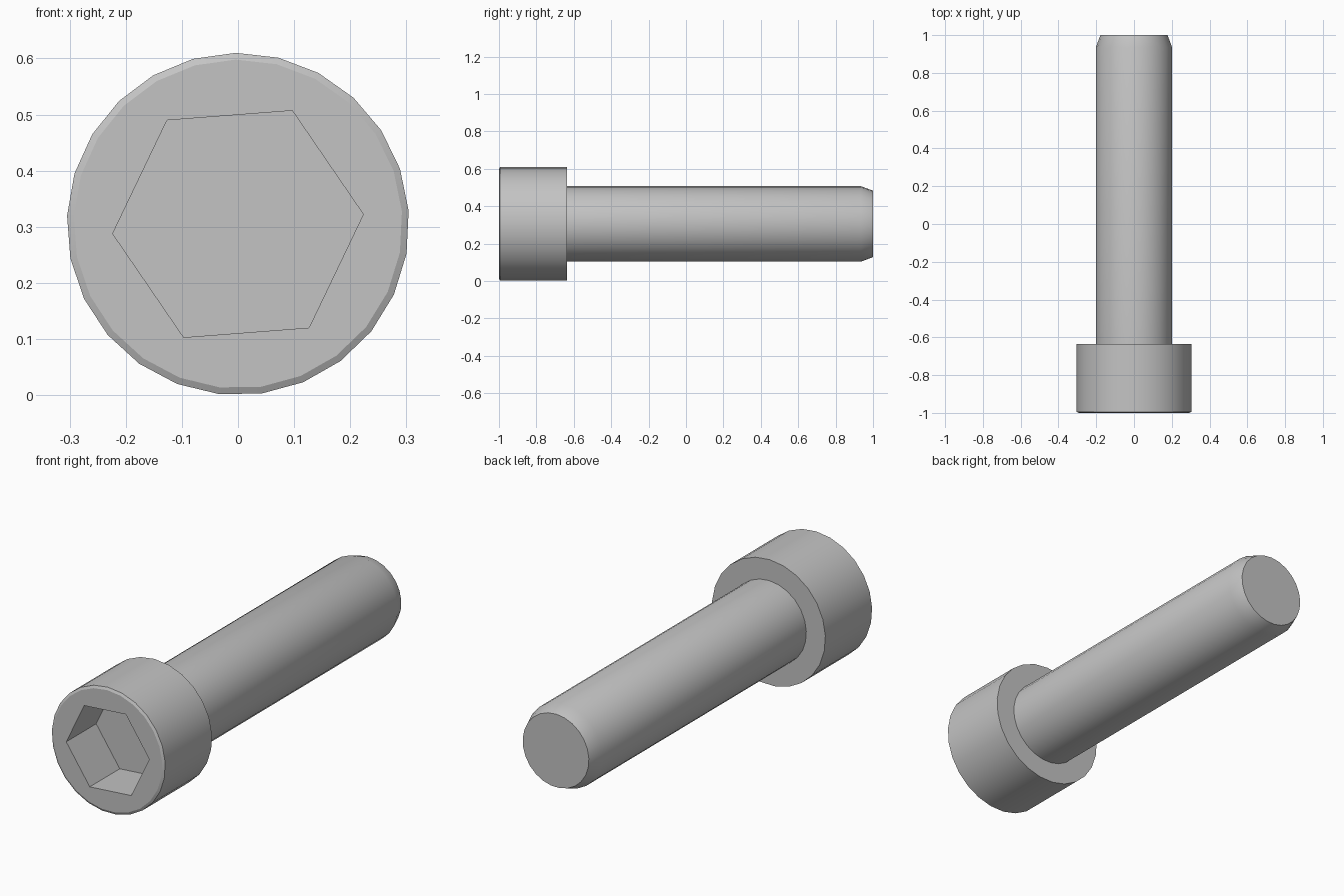
import bpy, bmesh, math

cube = bpy.data.objects.get("Cube")
if cube:
    bpy.data.objects.remove(cube, do_unlink=True)

CENTRE_Z = 0.305
TURN = math.radians(4.4)
SIDES = 25

steel = bpy.data.materials.new("grey_steel")
steel.use_nodes = True
colour = (0.55, 0.55, 0.55, 1)
steel.diffuse_color = colour
steel.node_tree.nodes["Principled BSDF"].inputs["Base Color"].default_value = colour


def ring(bm, radius, y, sides=SIDES):
    """Regular polygon around the long axis."""
    angles = [TURN + math.tau * i / sides for i in range(sides)]
    return [bm.verts.new((radius * math.cos(a), y, CENTRE_Z + radius * math.sin(a)))
            for a in angles]


def loft(bm, profile, sides=SIDES):
    """Skin walls through (radius, y) rings; return the first and last ring."""
    rings = [ring(bm, r, y, sides) for r, y in profile]
    for a, b in zip(rings, rings[1:]):
        for i in range(sides):
            j = (i + 1) % sides
            bm.faces.new((a[i], a[j], b[j], b[i]))
    return rings[0], rings[-1]


def loop_edges(bm, verts):
    return [bm.edges.get((verts[i - 1], verts[i])) for i in range(len(verts))]


def finish(bm, name):
    bmesh.ops.recalc_face_normals(bm, faces=bm.faces[:])
    mesh = bpy.data.meshes.new(name)
    bm.to_mesh(mesh)
    bm.free()
    mesh.materials.append(steel)
    obj = bpy.data.objects.new(name, mesh)
    bpy.context.collection.objects.link(obj)
    bpy.ops.object.select_all(action='DESELECT')
    obj.select_set(True)
    bpy.context.view_layer.objects.active = obj
    bpy.ops.object.shade_smooth_by_angle(angle=math.radians(25))


# Head: chamfered cylinder with a hexagonal socket
bm = bmesh.new()
rim, back = loft(bm, [(0.293, -1), (0.305, -0.994), (0.305, -0.635)])
bm.faces.new(back)
mouth, floor = loft(bm, [(0.224, -1), (0.224, -0.77)], 6)
bm.faces.new(floor)
bmesh.ops.triangle_fill(bm, use_beauty=True,
                        edges=loop_edges(bm, rim) + loop_edges(bm, mouth))
finish(bm, "socket_head")

# Shank: plain rod with a tapered tip, rooted inside the head
bm = bmesh.new()
root, tip = loft(bm, [(0.2025, -0.68), (0.2025, 0.935), (0.178, 1)])
bm.faces.new(root)
bm.faces.new(tip)
finish(bm, "shank")
